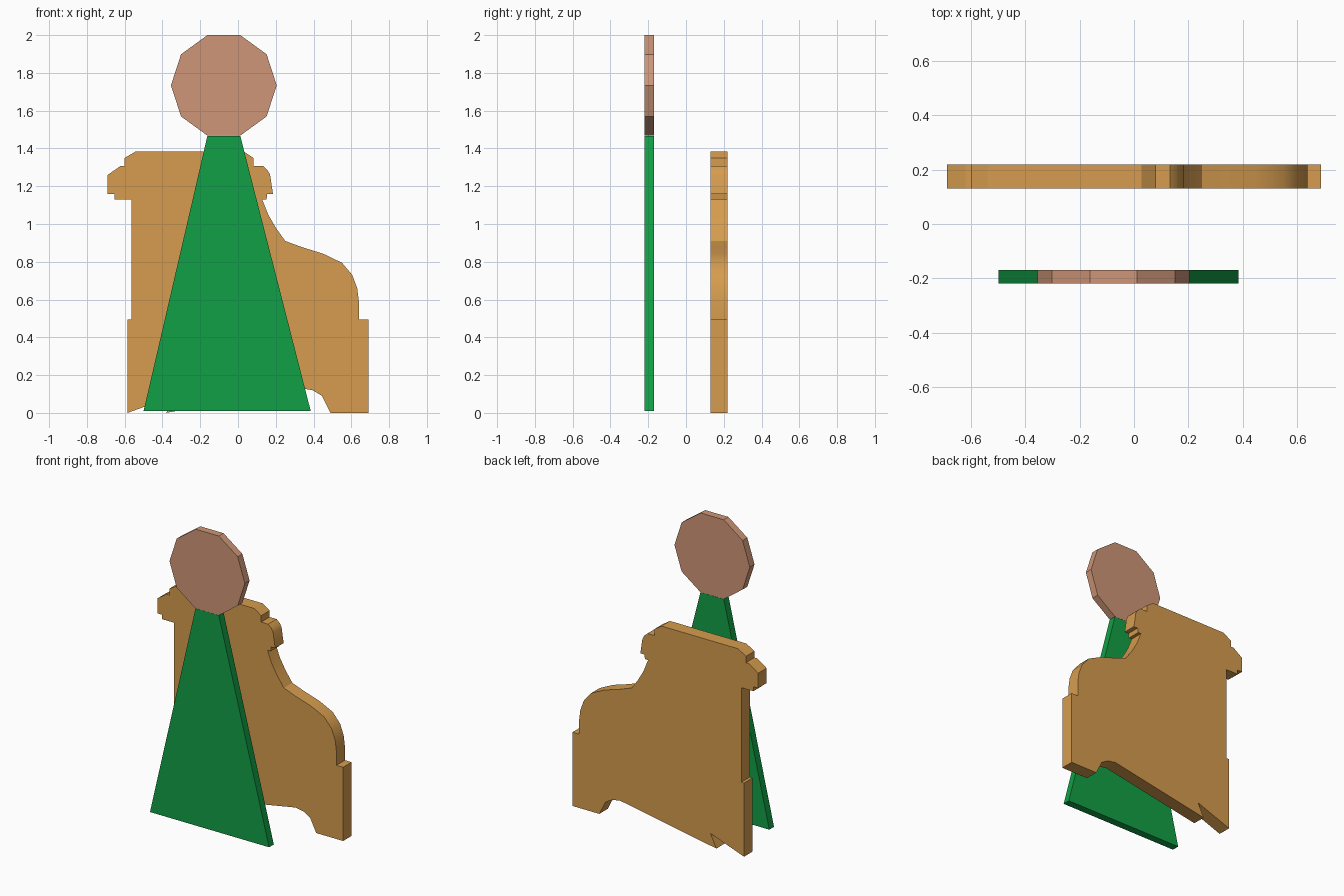
import bpy
import bmesh
from math import cos, sin, radians, tau

default_cube = bpy.data.objects.get("Cube")
if default_cube:
    bpy.data.objects.remove(default_cube, do_unlink=True)


def make_material(name, colour):
    material = bpy.data.materials.new(name)
    material.use_nodes = True
    rgba = (*colour, 1.0)
    material.diffuse_color = rgba
    material.node_tree.nodes["Principled BSDF"].inputs["Base Color"].default_value = rgba
    return material


def make_plate(name, outline, y_front, y_back, material):
    """Extrude an outline of (x, z) points from y_front to y_back."""
    bm = bmesh.new()
    face = bm.faces.new([bm.verts.new((x, y_front, z)) for x, z in outline])
    extruded = bmesh.ops.extrude_face_region(bm, geom=[face])
    moved = [v for v in extruded["geom"] if isinstance(v, bmesh.types.BMVert)]
    bmesh.ops.translate(bm, verts=moved, vec=(0, y_back - y_front, 0))
    bmesh.ops.recalc_face_normals(bm, faces=bm.faces)
    mesh = bpy.data.meshes.new(name)
    bm.to_mesh(mesh)
    bm.free()
    mesh.materials.append(material)
    plate = bpy.data.objects.new(name, mesh)
    bpy.context.collection.objects.link(plate)
    return plate


ochre = make_material("ochre", (0.67, 0.335, 0.077))
green = make_material("green", (0.0056, 0.35, 0.06))
skin = make_material("skin", (0.62, 0.305, 0.184))

# Chair silhouette: foot arch, described once and mirrored about its middle
arch_middle = 0.055
arch = [(0.435, 0.0), (0.39, 0.09), (0.34, 0.12), (0.28, 0.13)]
right_arch = [(arch_middle + x, z) for x, z in arch]
left_arch = [(arch_middle - x, z) for x, z in reversed(arch)]

# Armrest side, going up from the front foot to the neck of the backrest
armrest = [
    (0.69, 0.0), (0.69, 0.495), (0.64, 0.495), (0.64, 0.59), (0.631, 0.66),
    (0.605, 0.73), (0.55, 0.795), (0.45, 0.843), (0.34, 0.877), (0.25, 0.91),
    (0.2, 0.98), (0.16, 1.05), (0.128, 1.13),
]

# Stepped crest of the backrest, half of it mirrored about its middle
crest_middle = -0.252
crest = [
    (0.403, 1.13), (0.407, 1.16), (0.437, 1.16), (0.422, 1.26), (0.409, 1.285),
    (0.385, 1.307), (0.333, 1.307), (0.333, 1.35), (0.28, 1.385),
]
right_crest = [(crest_middle + x, z) for x, z in crest]
left_crest = [
    (-0.54, 1.385), (-0.6, 1.35), (-0.6, 1.307), (-0.622, 1.307),
    (-0.69, 1.26), (-0.69, 1.16), (-0.655, 1.16), (-0.655, 1.13),
]

# Straight back and rear foot
rear = [(-0.565, 1.13), (-0.565, 0.495), (-0.585, 0.495), (-0.585, 0.0)]

chair = make_plate(
    "chair_silhouette",
    armrest + right_crest + left_crest + rear + left_arch + right_arch[::-1],
    0.13, 0.22, ochre,
)

# Tapered body standing in front of the chair
make_plate(
    "figure_body",
    [(-0.5, 0.01), (0.385, 0.01), (0.012, 1.467), (-0.162, 1.467)],
    -0.22, -0.17, green,
)

# Ten-sided head
sides = 10
radius = 0.28
head = [
    (-0.075 + radius * cos(tau * i / sides), 1.734 + radius * sin(tau * i / sides))
    for i in range(sides)
]
make_plate("figure_head", head, -0.22, -0.17, skin)

# Smooth the curved rim of the chair, keeping its corners sharp
bpy.ops.object.select_all(action="DESELECT")
chair.select_set(True)
bpy.context.view_layer.objects.active = chair
bpy.ops.object.shade_smooth_by_angle(angle=radians(30))
